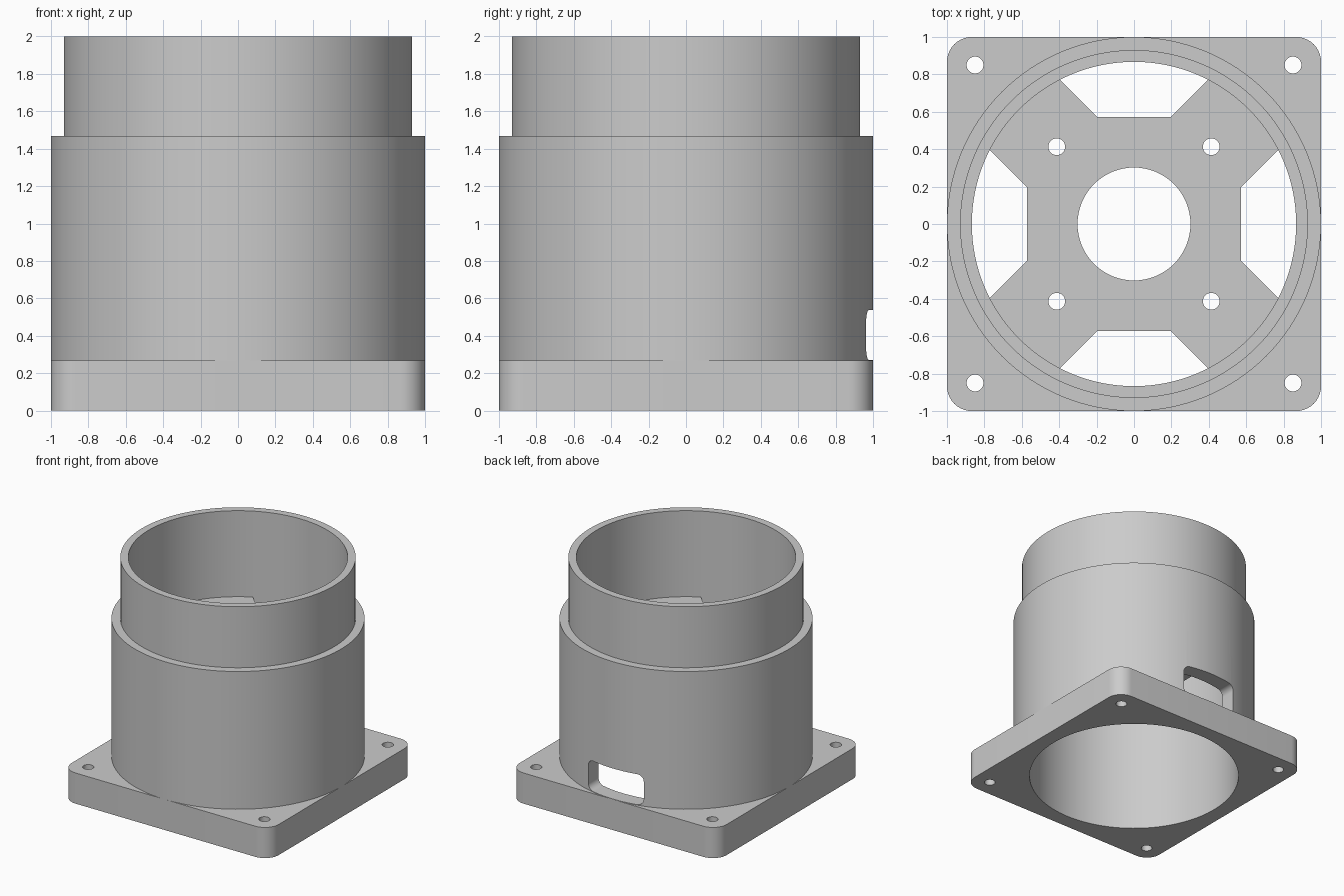
import bpy, bmesh, math

cube = bpy.data.objects.get("Cube")
if cube:
    bpy.data.objects.remove(cube, do_unlink=True)

grey = bpy.data.materials.new("light grey plastic")
grey.use_nodes = True
grey.diffuse_color = (0.6, 0.6, 0.6, 1)
grey.node_tree.nodes["Principled BSDF"].inputs["Base Color"].default_value = (0.6, 0.6, 0.6, 1)

BORE, SPIGOT, BODY = 0.867, 0.93, 1.0
BASE_TOP, STEP, TOP = 0.267, 1.468, 2.0
PLATE_LOW, PLATE_TOP = 1.14, 1.25
SEGMENTS = 128


def to_object(bm, name):
    bmesh.ops.recalc_face_normals(bm, faces=bm.faces)
    mesh = bpy.data.meshes.new(name)
    bm.to_mesh(mesh)
    bm.free()
    mesh.materials.append(grey)
    obj = bpy.data.objects.new(name, mesh)
    bpy.context.collection.objects.link(obj)
    return obj


def prism(name, outline, low, high, along_y=False):
    """Extrude a 2D outline between two levels, along z or along y."""
    bm = bmesh.new()
    place = (lambda a, b, c: (a, c, b)) if along_y else (lambda a, b, c: (a, b, c))
    rings = [[bm.verts.new(place(a, b, level)) for a, b in outline] for level in (low, high)]
    for ring in rings:
        bm.faces.new(ring)
    n = len(outline)
    for i in range(n):
        j = (i + 1) % n
        bm.faces.new((rings[0][i], rings[0][j], rings[1][j], rings[1][i]))
    return to_object(bm, name)


def circle(x, y, r, n):
    return [(x + r * math.cos(math.tau * i / n), y + r * math.sin(math.tau * i / n))
            for i in range(n)]


def rounded_rect(cx, cy, hx, hy, r, n=10):
    points = []
    for k, (sx, sy) in enumerate(((1, 1), (-1, 1), (-1, -1), (1, -1))):
        for i in range(n + 1):
            a = math.pi / 2 * (k + i / n)
            points.append((cx + sx * (hx - r) + r * math.cos(a),
                           cy + sy * (hy - r) + r * math.sin(a)))
    return points


def lathe(name, profile):
    """Revolve a closed (radius, height) profile around z."""
    bm = bmesh.new()
    rings = [[bm.verts.new((x, y, z)) for x, y in circle(0, 0, r, SEGMENTS)] for r, z in profile]
    for k, low in enumerate(rings):
        high = rings[(k + 1) % len(rings)]
        for i in range(SEGMENTS):
            j = (i + 1) % SEGMENTS
            bm.faces.new((low[i], low[j], high[j], high[i]))
    return to_object(bm, name)


def finish(obj, cutters):
    """Cut the openings, then smooth the round walls."""
    bpy.ops.object.select_all(action='DESELECT')
    bpy.context.view_layer.objects.active = obj
    obj.select_set(True)
    for cutter in cutters:
        mod = obj.modifiers.new("cut", 'BOOLEAN')
        mod.operation, mod.solver, mod.object = 'DIFFERENCE', 'EXACT', cutter
        bpy.ops.object.modifier_apply(modifier=mod.name)
        bpy.data.objects.remove(cutter, do_unlink=True)
    bpy.ops.object.shade_smooth_by_angle(angle=math.radians(30))


def four_holes(offset, low, high):
    return [prism("screw_cutter", circle(sx * offset, sy * offset, 0.045, 32), low, high)
            for sx in (-1, 1) for sy in (-1, 1)]


# Square base flange with bore and corner screw holes
base = prism("base_flange", rounded_rect(0, 0, 1, 1, 0.133), 0, BASE_TOP)
finish(base, [prism("bore_cutter", circle(0, 0, BORE, SEGMENTS), -0.1, 0.5)]
       + four_holes(0.85, -0.1, 0.5))

# Stepped tube with a rounded cable window at the back
tube = lathe("stepped_tube", [(BORE, BASE_TOP), (BODY, BASE_TOP), (BODY, STEP),
                              (SPIGOT, STEP), (SPIGOT, TOP), (BORE, TOP)])
window = rounded_rect(0, 0.404, 0.267, 0.133, 0.055)
finish(tube, [prism("window_cutter", window, 0.5, 1.2, along_y=True)])

# Mounting plate inside the tube, its rim sunk slightly into the wall
plate = prism("mounting_plate", circle(0, 0, BORE + 0.02, SEGMENTS), PLATE_LOW, PLATE_TOP)
cutters = [prism("centre_cutter", circle(0, 0, 0.302, 64), 1, 1.5)]
cutters += four_holes(0.413, 1, 1.5)
# Four trapezoid openings that leave diagonal arms
for k in range(4):
    c, s = round(math.cos(k * math.pi / 2)), round(math.sin(k * math.pi / 2))
    shape = [(0.572, -0.197), (0.972, -0.597), (0.972, 0.597), (0.572, 0.197)]
    cutters.append(prism("opening_cutter", [(c * x - s * y, s * x + c * y) for x, y in shape], 1, 1.5))
finish(plate, cutters)
